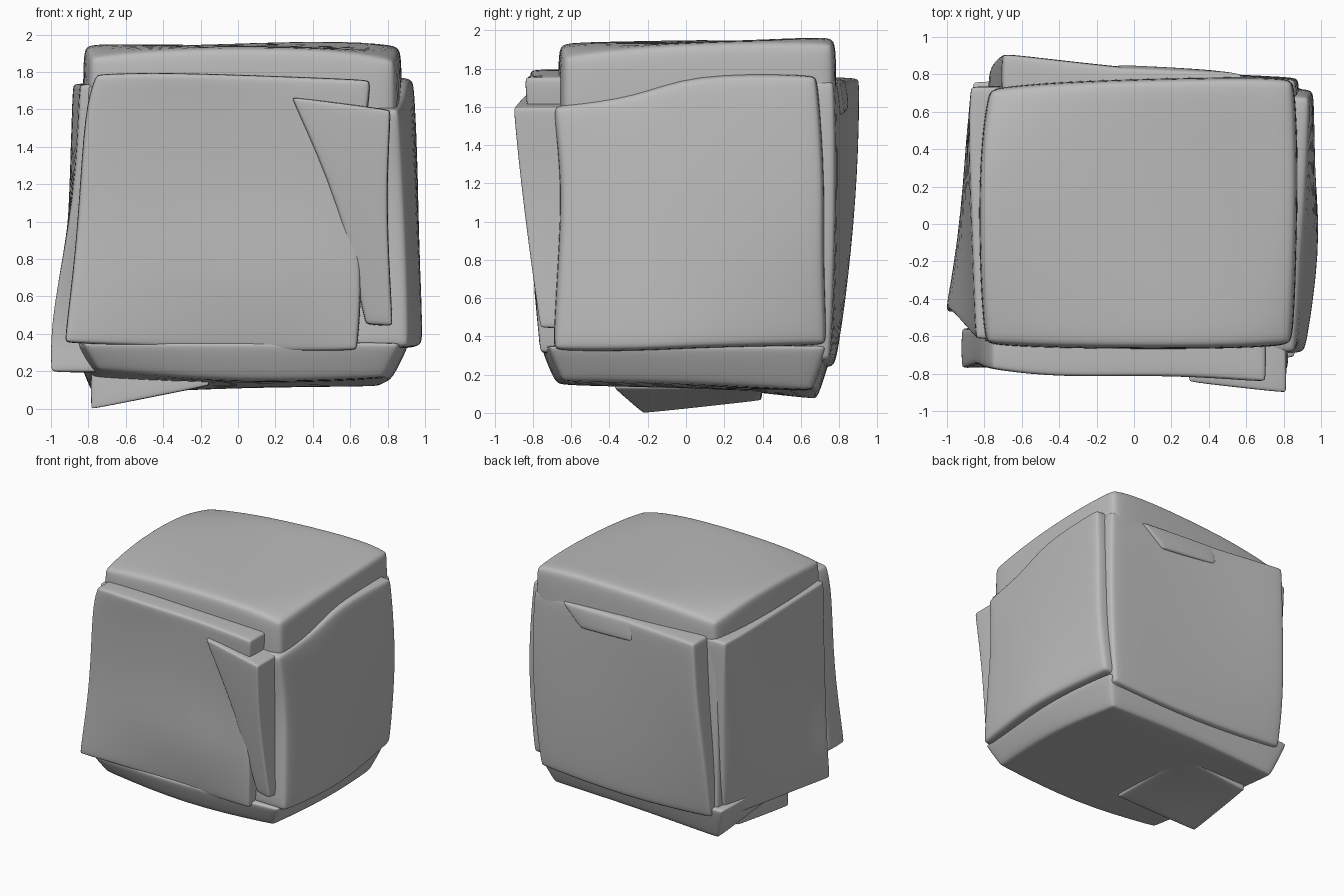
import bpy
import bmesh
from math import radians
from mathutils import Vector

if "Cube" in bpy.data.objects:
    bpy.data.objects.remove(bpy.data.objects["Cube"], do_unlink=True)

stone = bpy.data.materials.new("grey_stone")
stone.use_nodes = True
grey = (0.5, 0.5, 0.5, 1)
stone.diffuse_color = grey
stone.node_tree.nodes["Principled BSDF"].inputs["Base Color"].default_value = grey


def finish(name, bm, bevel):
    """Turn the mesh into a softly worn stone piece."""
    bmesh.ops.recalc_face_normals(bm, faces=bm.faces)
    for face in bm.faces:
        face.smooth = True
    mesh = bpy.data.meshes.new(name)
    bm.to_mesh(mesh)
    bm.free()
    mesh.materials.append(stone)
    obj = bpy.data.objects.new(name, mesh)
    bpy.context.collection.objects.link(obj)
    worn = obj.modifiers.new("worn_edges", "BEVEL")
    worn.width = bevel
    worn.segments = 2
    worn.limit_method = "ANGLE"
    worn.angle_limit = radians(40)
    soft = obj.modifiers.new("soft", "SUBSURF")
    soft.levels = soft.render_levels = 2
    return obj


def slab(name, rows, axis, depth, bevel=0.03, flare=1.0):
    """Slab with a warped outer face, closed at a flat depth on one axis."""
    bm = bmesh.new()
    grid = [[bm.verts.new(p) for p in row] for row in rows]
    for upper, lower in zip(grid, grid[1:]):
        for i in range(len(upper) - 1):
            bm.faces.new((upper[i], upper[i + 1], lower[i + 1], lower[i]))
    # Rim of the face, walked once around
    rim = (grid[0] + [r[-1] for r in grid[1:-1]]
           + grid[-1][::-1] + [r[0] for r in grid[-2:0:-1]])
    back = []
    for v in rim:
        p = Vector(v.co) * flare
        p[axis] = depth
        back.append(bm.verts.new(p))
    for i in range(len(rim)):
        j = (i + 1) % len(rim)
        bm.faces.new((rim[i], rim[j], back[j], back[i]))
    bm.faces.new(back)
    return finish(name, bm, bevel)


X, Y, Z = range(3)

# Inner block that closes the gaps between slabs
core = bmesh.new()
bmesh.ops.create_cube(core, size=1)
bmesh.ops.scale(core, vec=(1.64, 1.4, 1.5), verts=core.verts)
bmesh.ops.translate(core, vec=(0, 0.05, 1), verts=core.verts)
finish("core_block", core, 0.06)

# Top cap with worn-down corners
slab("top_slab", [
    [(-.8, -.65, 1.89), (-.3, -.67, 1.94), (.5, -.67, 1.94), (.85, -.65, 1.87)],
    [(-.83, -.2, 1.95), (-.3, -.2, 1.95), (.5, -.2, 1.93), (.87, -.2, 1.93)],
    [(-.83, .35, 1.96), (-.3, .35, 1.94), (.5, .35, 1.95), (.88, .35, 1.95)],
    [(-.78, .73, 1.88), (-.3, .77, 1.95), (.55, .79, 1.98), (.86, .78, 1.94)],
], Z, 1.45, 0.06)

# Front panel and the wedge over its right edge
slab("front_slab", [
    [(-.76, -.78, 1.79), (-.4, -.83, 1.8), (.2, -.81, 1.78), (.71, -.85, 1.76)],
    [(-.82, -.77, 1.6), (-.4, -.8, 1.6), (.2, -.8, 1.6), (.7, -.84, 1.62)],
    [(-.85, -.75, 1.1), (-.4, -.77, 1.1), (.2, -.78, 1.1), (.62, -.79, 1.1)],
    [(-.88, -.76, .75), (-.4, -.78, .75), (.25, -.82, .7), (.67, -.8, .75)],
    [(-.93, -.78, .35), (-.4, -.74, .33), (.2, -.74, .3), (.64, -.77, .31)],
], Y, -0.55)
slab("front_wedge", [
    [(.28, -.85, 1.67), (.82, -.91, 1.6)],
    [(.54, -.82, 1.1), (.79, -.86, 1.1)],
    [(.68, -.74, .45), (.83, -.77, .44)],
], Y, -0.58, 0.025)

# Side panels
slab("left_side_slab", [
    [(-.85, -.62, 1.74), (-.87, 0, 1.74), (-.89, .5, 1.74), (-.88, .74, 1.74)],
    [(-.87, -.6, 1.15), (-.9, 0, 1.15), (-.91, .5, 1.15), (-.85, .73, 1.15)],
    [(-1.01, -.44, .5), (-.95, -.1, .5), (-.9, .45, .5), (-.84, .7, .5)],
    [(-1.01, -.48, .19), (-.94, -.12, .2), (-.87, .4, .22), (-.81, .66, .24)],
], X, -0.6)
slab("right_side_slab", [
    [(.87, -.7, 1.61), (.9, -.25, 1.66), (.92, .02, 1.78), (.95, .69, 1.77)],
    [(.89, -.65, 1.2), (.94, -.25, 1.2), (.96, .1, 1.2), (.97, .73, 1.2)],
    [(.91, -.67, .8), (.96, -.25, .8), (.98, .1, .8), (.96, .72, .8)],
    [(.92, -.7, .32), (.99, -.25, .32), (1, .1, .34), (.9, .74, .35)],
], X, 0.6, 0.05)

# Back panel and the lump on its upper edge
slab("back_slab", [
    [(.87, .78, 1.74), (.1, .82, 1.74), (-.71, .92, 1.76)],
    [(.89, .79, 1.25), (0, .82, 1.25), (-.73, .91, 1.25)],
    [(.87, .78, .7), (0, .81, .7), (-.78, .86, .7)],
    [(.82, .76, .27), (0, .78, .22), (-.78, .79, .27)],
], Y, 0.5, 0.04)
slab("back_lump", [
    [(.6, .81, 1.73), (-.1, .84, 1.75)],
    [(.4, .83, 1.55), (-.1, .86, 1.58)],
], Y, 0.6, 0.03)

# Underside, spreading upward, and the chip that sticks out below it
slab("bottom_slab", [
    [(-.75, -.66, .2), (0, -.69, .13), (.78, -.65, .16)],
    [(-.8, 0, .15), (0, 0, .12), (.84, 0, .15)],
    [(-.78, .69, .06), (0, .69, .11), (.76, .66, .11)],
], Z, 0.36, 0.04, 1.13)
slab("bottom_chip", [
    [(-.79, -.23, -.01), (-.15, -.38, .12)],
    [(-.76, .4, .06), (-.15, .4, .12)],
], Z, 0.22, 0.02)
